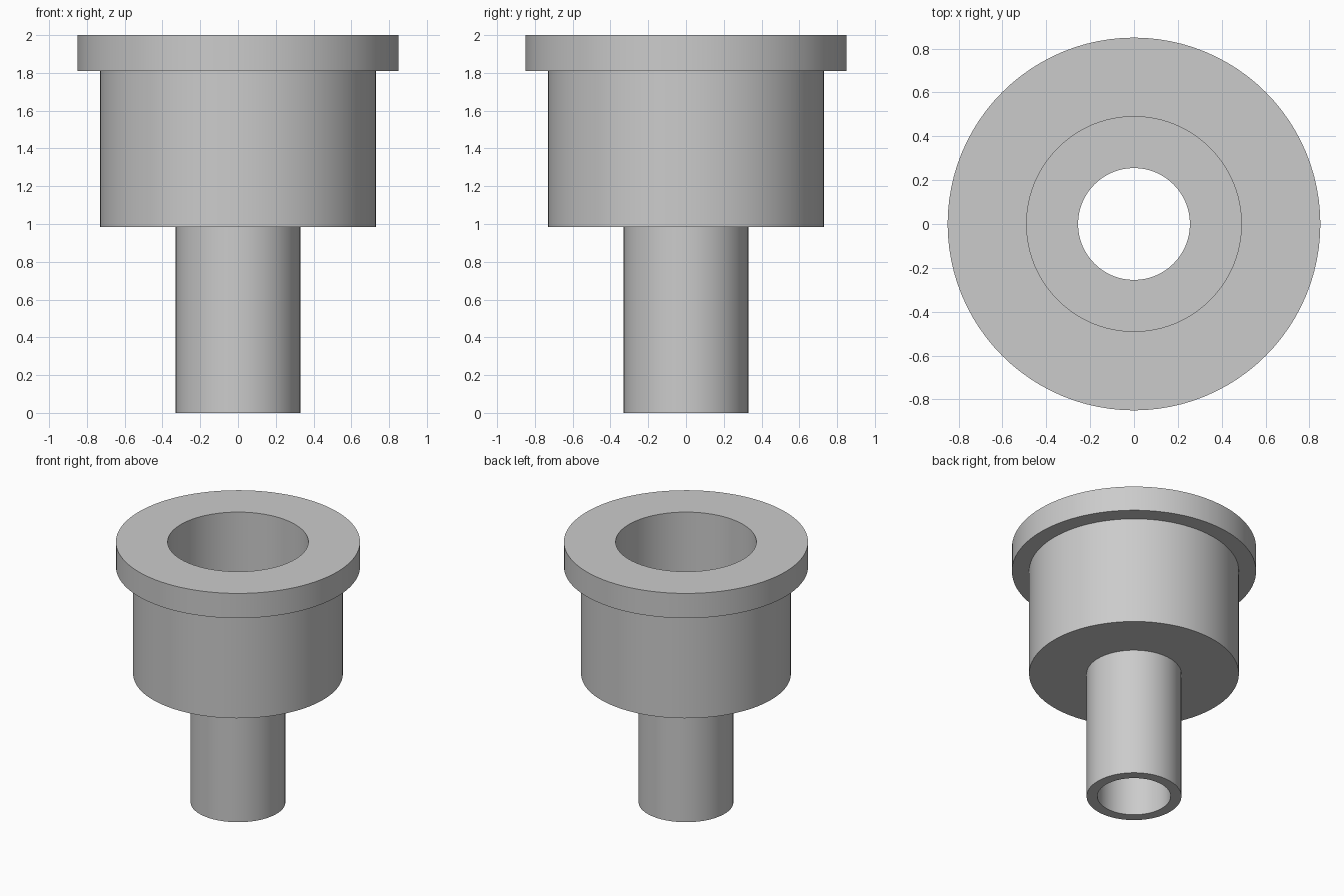
import bpy
import bmesh
from math import radians

default = bpy.data.objects.get("Cube")
if default:
    bpy.data.objects.remove(default, do_unlink=True)

grey = bpy.data.materials.new("plain grey")
grey.use_nodes = True
colour = (0.6, 0.6, 0.6, 1)
grey.diffuse_color = colour
grey.node_tree.nodes["Principled BSDF"].inputs["Base Color"].default_value = colour

SEGMENTS = 96
STEM_R, BODY_R, FLANGE_R = 0.33, 0.73, 0.85
BORE_R, SOCKET_R = 0.255, 0.49
BODY_Z, FLANGE_Z, TOP_Z = 0.985, 1.81, 2.0
SOCKET_FLOOR = 1.2


def lathe(name, profile):
    """Turn a closed (radius, height) profile around the z axis."""
    bm = bmesh.new()
    verts = [bm.verts.new((r, 0, z)) for r, z in profile]
    edges = [bm.edges.new((a, b)) for a, b in zip(verts, verts[1:] + verts[:1])]
    bmesh.ops.spin(bm, geom=verts + edges, cent=(0, 0, 0), axis=(0, 0, 1),
                   angle=radians(360), steps=SEGMENTS, use_merge=True)
    bmesh.ops.remove_doubles(bm, verts=bm.verts, dist=1e-5)
    bmesh.ops.recalc_face_normals(bm, faces=bm.faces)
    mesh = bpy.data.meshes.new(name)
    bm.to_mesh(mesh)
    bm.free()
    mesh.materials.append(grey)
    obj = bpy.data.objects.new(name, mesh)
    bpy.context.collection.objects.link(obj)
    bpy.ops.object.select_all(action="DESELECT")
    obj.select_set(True)
    bpy.context.view_layer.objects.active = obj
    bpy.ops.object.shade_smooth_by_angle(angle=radians(30))
    return obj


# Flanged bushing: hollow stem, wider body, top flange and stepped socket
lathe("flanged_bushing", [
    (BORE_R, 0), (STEM_R, 0),
    (STEM_R, BODY_Z), (BODY_R, BODY_Z),
    (BODY_R, FLANGE_Z), (FLANGE_R, FLANGE_Z),
    (FLANGE_R, TOP_Z), (SOCKET_R, TOP_Z),
    (SOCKET_R, SOCKET_FLOOR), (BORE_R, SOCKET_FLOOR),
])
